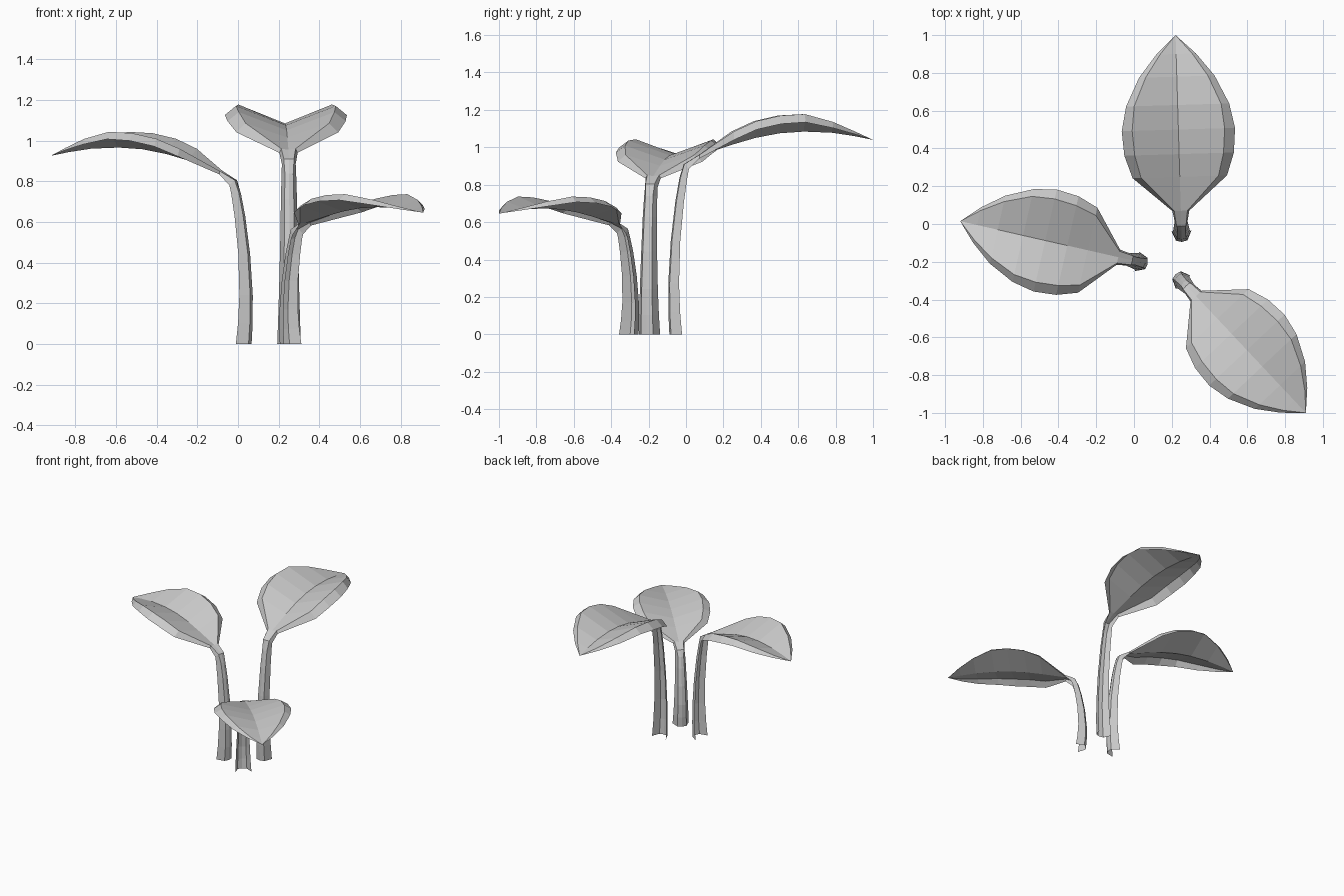
import bpy, bmesh
from mathutils import Vector

if "Cube" in bpy.data.objects:
    bpy.data.objects.remove(bpy.data.objects["Cube"])

# Blade rows for a unit-length leaf:
# (distance, fold half-width, rim half-width, midrib z, fold height over midrib, rim height over midrib)
BLADE = [
    (0.07, 0.035, 0.045, 0.045, 0.005, -0.015),
    (0.25, 0.205, 0.25, 0.105, 0.070, 0.025),
    (0.37, 0.235, 0.29, 0.140, 0.090, 0.045),
    (0.50, 0.245, 0.30, 0.165, 0.095, 0.050),
    (0.63, 0.230, 0.273, 0.174, 0.093, 0.050),
    (0.78, 0.165, 0.20, 0.168, 0.058, 0.025),
    (0.90, 0.085, 0.105, 0.150, 0.025, 0.010),
]
TIP_Z = 0.13

# Stem rows: (fraction of height, offset along leaf direction, thickness)
STEM = [(0, -0.055, 1.0), (0.13, -0.063, 0.93), (0.3, -0.066, 0.85),
        (0.55, -0.056, 0.75), (0.78, -0.034, 0.68), (0.92, -0.014, 0.62)]


def leaf(name, neck, tip, rise=1.0, cup=1.0):
    """One sheet: channel-shaped stem opening outward, flaring into a cupped blade."""
    n = Vector(neck)
    run = Vector((tip[0] - n.x, tip[1] - n.y, 0))
    size = run.length
    along = run.normalized()
    side = Vector((-along.y, along.x, 0))
    h = n.z
    base = Vector((n.x, n.y, 0))
    bm = bmesh.new()

    def row(mid, fold, rim):
        pts = [(-rim[1], rim), (-fold[1], fold), (0, mid), (fold[1], fold), (rim[1], rim)]
        return [bm.verts.new(base + along * p[0] + side * w + Vector((0, 0, p[2])))
                for w, p in pts]

    rows = []
    # stem
    for f, c, t in STEM:
        z = f * h
        rows.append(row((c - 0.034 * t, 0, z), (c - 0.026 * t, 0.033 * t, z),
                        (c + 0.032 * t, 0.058 * t, z)))
    # neck
    rows.append(row((-0.012, 0, h), (-0.01, 0.025, h), (0.015, 0.034, h - 0.025)))
    # blade
    for s, wf, wr, zm, df, dr in BLADE:
        s, wf, wr = s * size, wf * size, wr * size
        z = h + zm * rise * size
        rows.append(row((s, 0, z), (s, wf, z + df * cup * size), (s, wr, z + dr * cup * size)))
    for a, b in zip(rows, rows[1:]):
        for i in range(4):
            bm.faces.new((a[i], b[i], b[i + 1], a[i + 1]))
    # pointed end
    end = bm.verts.new(base + along * size + Vector((0, 0, h + TIP_Z * rise * size)))
    for i in range(4):
        bm.faces.new((rows[-1][i], end, rows[-1][i + 1]))
    bmesh.ops.reverse_faces(bm, faces=bm.faces)
    bm.normal_update()
    if sum(f.normal.z for f in bm.faces) < 0:
        bmesh.ops.reverse_faces(bm, faces=bm.faces)
    mesh = bpy.data.meshes.new(name)
    bm.to_mesh(mesh)
    bm.free()
    bpy.context.collection.objects.link(bpy.data.objects.new(name, mesh))


leaf("tall_leaf", (0.25, 0.0, 0.91), (0.22, 1.0))
leaf("middle_leaf", (-0.02, -0.19, 0.805), (-0.92, 0.015), 1.0, 0.9)
leaf("short_leaf", (0.285, -0.335, 0.565), (0.91, -1.0), 0.68, 0.75)
